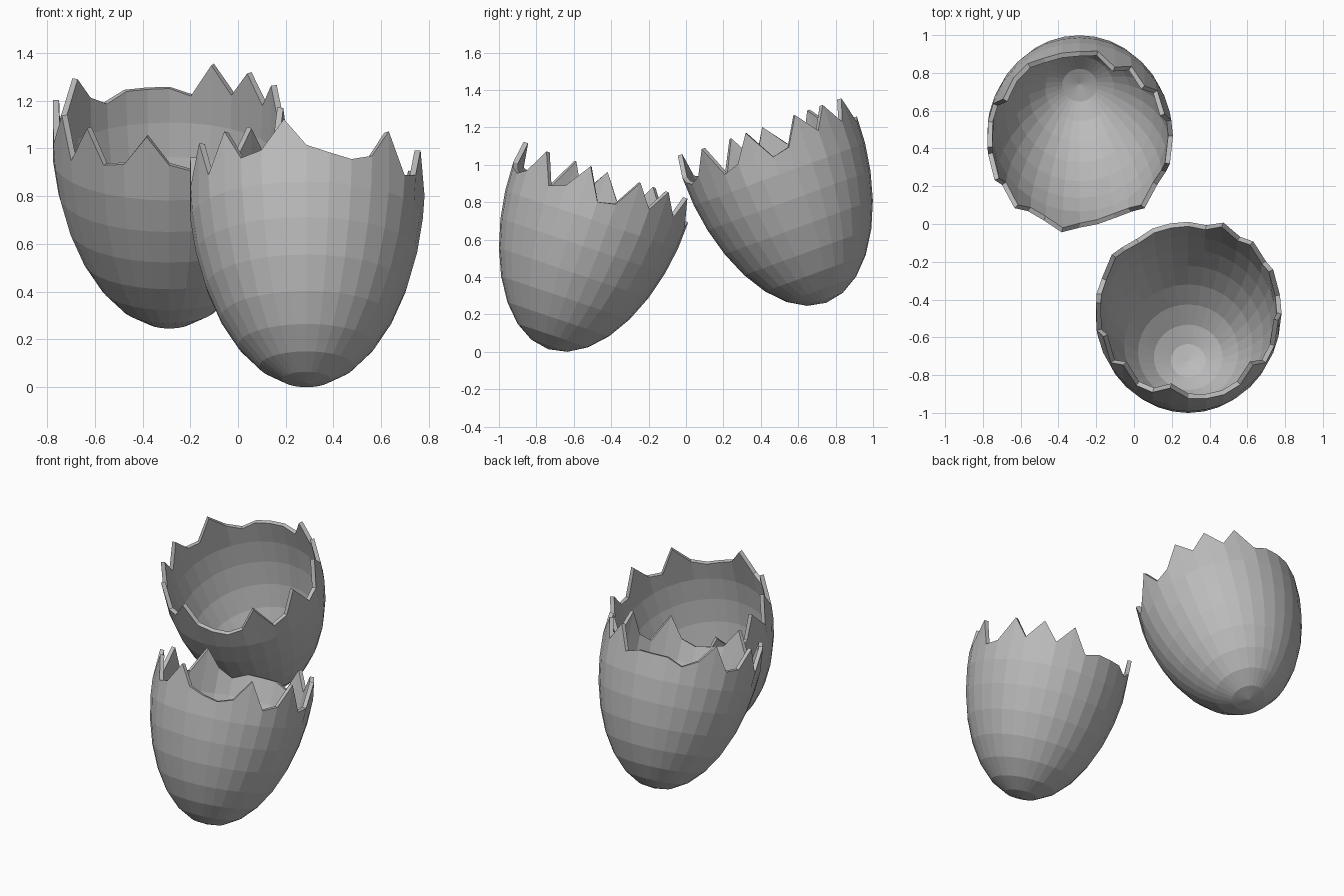
import bpy, bmesh, math
from mathutils import Vector

cube = bpy.data.objects.get("Cube")
if cube:
    bpy.data.objects.remove(cube, do_unlink=True)

SEGMENTS = 32
RADIUS = 0.495
DEPTH = 0.85
WALL = 0.026
STEP = 2 * math.pi / SEGMENTS

# Height of the cracked rim above the widest level, in hundredths, one per segment
CRACKS = [-2, 0, 15, 3, 15, 3, 15, 0, 3, 3, 3, -1, 4, 15, 0, 2,
          15, -1, 15, -2, 15, 1, 3, 16, 4, 1, -1, 2, 15, -2, 1, 15]


def shell_point(segment, height):
    """Point on the egg surface; the lower half tapers slightly."""
    t = height / DEPTH
    r = RADIUS * math.sqrt(1 - t * t) * (1 + 0.04 * min(t, 0))
    angle = segment * STEP
    return Vector((r * math.cos(angle), r * math.sin(angle), height))


def build_shell_mesh(material):
    bm = bmesh.new()
    pole = bm.verts.new((0, 0, -DEPTH))
    rows = []
    # Rings from the bottom upwards
    for ring in range(1, 8):
        height = -DEPTH * math.cos(ring * STEP) ** 1.2
        rows.append([bm.verts.new(shell_point(s, height)) for s in range(SEGMENTS)])
    # Jagged rim
    rows.append([bm.verts.new(shell_point(s, c / 100)) for s, c in enumerate(CRACKS)])
    for s in range(SEGMENTS):
        n = (s + 1) % SEGMENTS
        bm.faces.new((pole, rows[0][n], rows[0][s]))
        for low, high in zip(rows, rows[1:]):
            bm.faces.new((low[s], low[n], high[n], high[s]))
    mesh = bpy.data.meshes.new("cracked_shell")
    bm.to_mesh(mesh)
    bm.free()
    mesh.materials.append(material)
    return mesh


def add_shell(name, mesh, location, tilt):
    obj = bpy.data.objects.new(name, mesh)
    bpy.context.collection.objects.link(obj)
    obj.location = location
    obj.rotation_euler.x = math.radians(tilt)
    wall = obj.modifiers.new("wall", 'SOLIDIFY')
    wall.thickness = WALL
    wall.offset = -1


grey = bpy.data.materials.new("shell_grey")
grey.use_nodes = True
colour = (0.5, 0.5, 0.5, 1)
grey.diffuse_color = colour
grey.node_tree.nodes["Principled BSDF"].inputs["Base Color"].default_value = colour

# Two matching half shells leaning towards each other
shell = build_shell_mesh(grey)
add_shell("front_eggshell", shell, (0.287, -0.467, 0.82), -18.5)
add_shell("back_eggshell", shell, (-0.288, 0.459, 1.061), 20)
